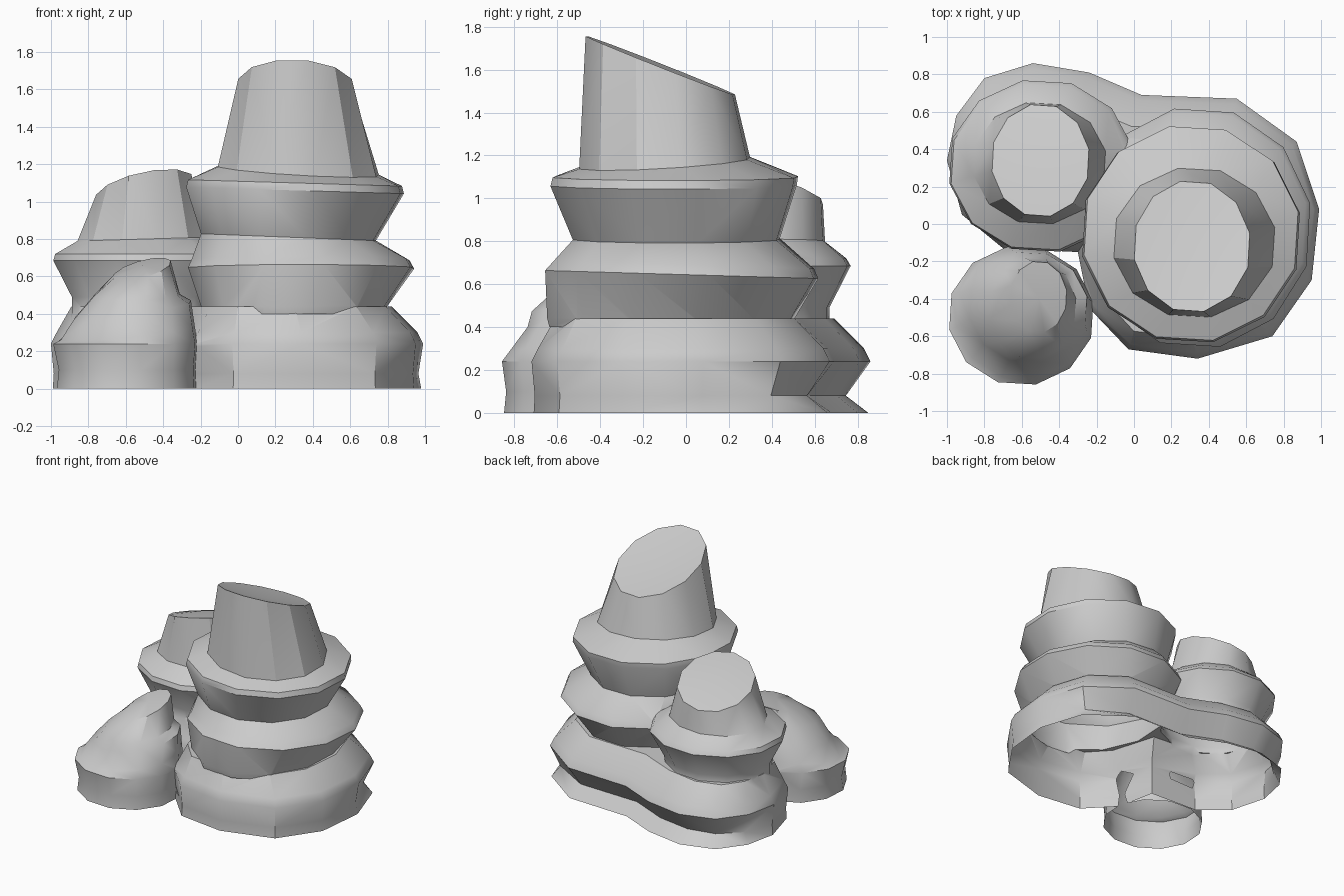
import bpy, bmesh, math
from mathutils import Vector

if "Cube" in bpy.data.objects:
    bpy.data.objects.remove(bpy.data.objects["Cube"])


def loft(name, rings, dome=0.0):
    """Skin a closed solid through rings of equal point count."""
    bm = bmesh.new()
    loops = [[bm.verts.new(p) for p in r] for r in rings]
    n = len(loops[0])
    for a, b in zip(loops, loops[1:]):
        for i in range(n):
            j = (i + 1) % n
            bm.faces.new((a[i], a[j], b[j], b[i]))
    bm.faces.new(loops[0][::-1])
    top = loops[-1]
    c = sum((v.co for v in top), Vector()) / n
    c.z += dome
    tip = bm.verts.new(c)
    for i in range(n):
        bm.faces.new((top[i], top[(i + 1) % n], tip))
    bmesh.ops.triangulate(bm, faces=[f for f in bm.faces if len(f.verts) == 4])
    bmesh.ops.recalc_face_normals(bm, faces=bm.faces[:])
    me = bpy.data.meshes.new(name)
    bm.to_mesh(me)
    bm.free()
    ob = bpy.data.objects.new(name, me)
    bpy.context.collection.objects.link(ob)
    return ob


def oval(z, x0, x1, y0, y1, tx=0, ty=0, n=12, turn=0.2):
    """Oval ring given by its extents, with the plane tilted in x and y."""
    pts = []
    for i in range(n):
        a = 2 * math.pi * i / n + turn
        dx, dy = (x1 - x0) / 2 * math.cos(a), (y1 - y0) / 2 * math.sin(a)
        k = 1.015
        pts.append(((x0 + x1) / 2 + k * dx, (y0 + y1) / 2 + k * dy,
                    max(0, z + tx * dx + ty * dy)))
    return pts


# shared two-lobed base
OUT = [(0.99, 0.08), (0.95, -0.3), (0.74, -0.6), (0.34, -0.72), (-0.03, -0.67),
       (-0.24, -0.45), (-0.3, -0.15), (-0.7, -0.13), (-0.92, 0.05), (-1.0, 0.34),
       (-0.95, 0.58), (-0.8, 0.78), (-0.54, 0.86), (-0.24, 0.81), (0.04, 0.69),
       (0.55, 0.67), (0.87, 0.44)][::-1]


def base_ring(z, inset, back=0.0, dx=0.0, dy=0.0):
    pts = []
    for i, (x, y) in enumerate(OUT):
        p, q = Vector(OUT[i - 1]), Vector(OUT[(i + 1) % len(OUT)])
        t = (q - p).normalized()
        nx, ny = t.y, -t.x
        d = inset + back * max(0, ny)
        pts.append((x - nx * d + dx, y - ny * d + dy, z))
    return pts


base = loft("rock_stack", [
    base_ring(0, 0.01), base_ring(0.08, 0.015, 0.1), base_ring(0.24, 0),
    base_ring(0.30, 0.03), base_ring(0.44, 0.14, 0, -0.03, -0.03)])

# tall column
tall = loft("tall_column", [
    oval(0.40, -0.2, 0.80, -0.64, 0.50),
    oval(0.44, -0.2, 0.80, -0.65, 0.51),
    oval(0.645, -0.27, 0.945, -0.66, 0.62, 0, -0.03),
    oval(0.69, -0.25, 0.92, -0.62, 0.60, 0, -0.03),
    oval(0.81, -0.20, 0.74, -0.53, 0.44, -0.04),
    oval(1.06, -0.28, 0.89, -0.635, 0.52, -0.03),
    oval(1.10, -0.27, 0.88, -0.625, 0.525, -0.03),
    oval(1.165, -0.11, 0.755, -0.50, 0.30, -0.06, 0.06),
    oval(1.62, 0.0, 0.62, -0.47, 0.23, -0.03, -0.40)], -0.03)

# middle column at the back
mid = loft("middle_column", [
    oval(0.40, -0.89, -0.12, -0.06, 0.67),
    oval(0.49, -0.89, -0.10, -0.06, 0.67),
    oval(0.685, -0.99, 0.0, -0.15, 0.77),
    oval(0.72, -0.98, -0.02, -0.14, 0.75),
    oval(0.80, -0.86, -0.15, 0.0, 0.65, 0.03),
    oval(1.07, -0.76, -0.24, 0.04, 0.64, 0.2, -0.3)], 0.03)

# small column at the front left
small = loft("small_column", [
    oval(0.0, -0.97, -0.22, -0.85, -0.13),
    oval(0.10, -0.96, -0.225, -0.84, -0.13),
    oval(0.24, -0.99, -0.215, -0.86, -0.12),
    oval(0.30, -0.95, -0.23, -0.83, -0.13, 0.1, 0.08),
    oval(0.42, -0.88, -0.25, -0.74, -0.15, 0.15, 0.1),
    oval(0.50, -0.77, -0.31, -0.72, -0.18, 0.0, 0.1),
    oval(0.64, -0.66, -0.36, -0.58, -0.20, 0.25, 0.25)], 0.02)

# fuse the columns into one rock
for part in (tall, mid, small):
    m = base.modifiers.new(part.name, 'BOOLEAN')
    m.operation, m.solver, m.object = 'UNION', 'EXACT', part
fused = bpy.data.meshes.new_from_object(
    base.evaluated_get(bpy.context.evaluated_depsgraph_get()))
base.modifiers.clear()
base.data = fused
for part in (tall, mid, small):
    bpy.data.objects.remove(part)

# open underside
bm = bmesh.new()
bm.from_mesh(fused)
floor = [f for f in bm.faces if all(v.co.z < 0.001 for v in f.verts)]
bmesh.ops.delete(bm, geom=floor, context='FACES')
bm.to_mesh(fused)
bm.free()

bpy.context.view_layer.objects.active = base
base.select_set(True)
bpy.ops.object.shade_smooth_by_angle(angle=math.radians(35))
